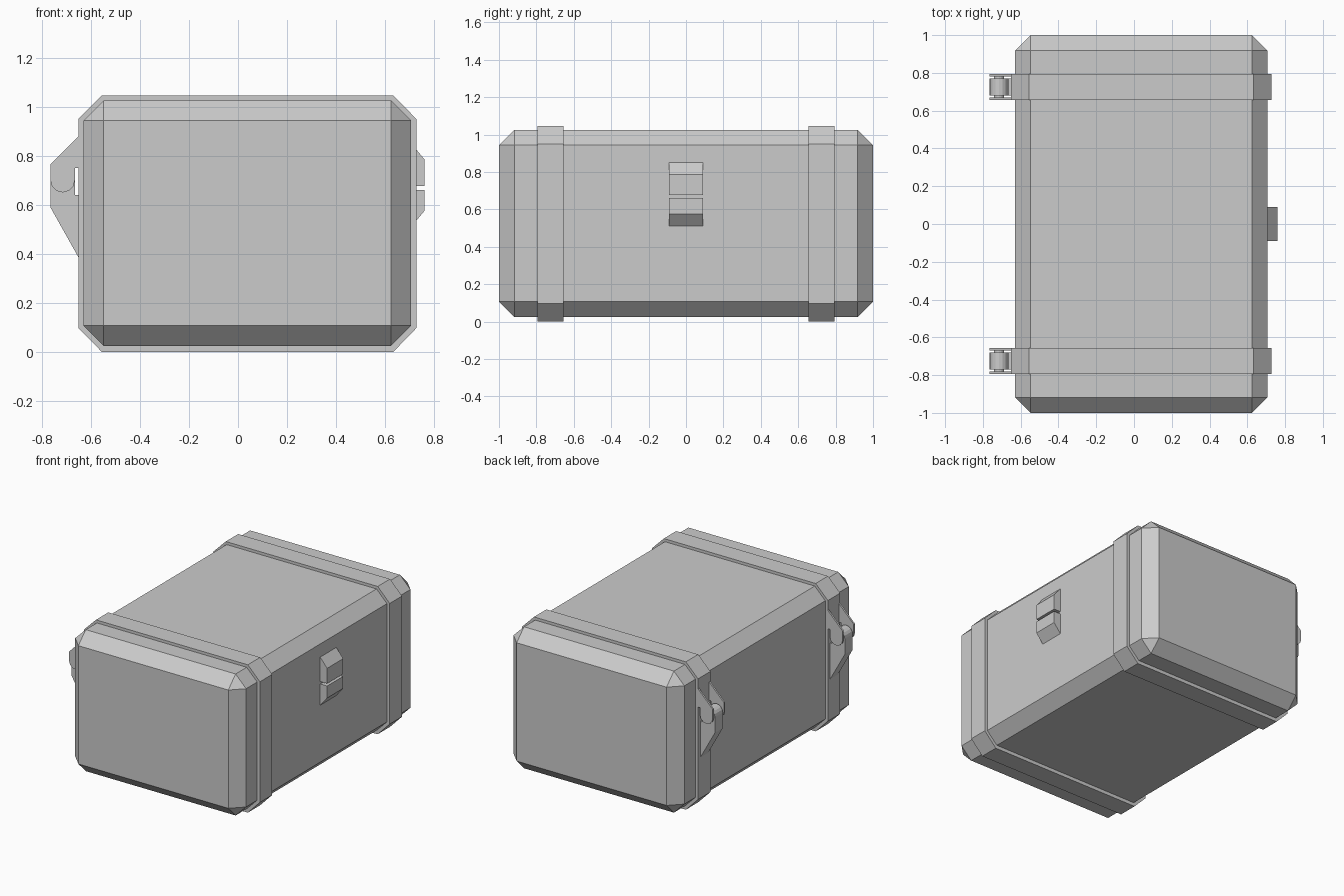
import bpy, bmesh
from math import cos, sin, pi

if "Cube" in bpy.data.objects:
    bpy.data.objects.remove(bpy.data.objects["Cube"])


def extrude_y(name, profile, y0, y1):
    """Solid made by extruding an (x, z) outline along y."""
    bm = bmesh.new()
    face = bm.faces.new([bm.verts.new((x, y0, z)) for x, z in profile])
    new = bmesh.ops.extrude_face_region(bm, geom=[face])["geom"]
    moved = [v for v in new if isinstance(v, bmesh.types.BMVert)]
    bmesh.ops.translate(bm, verts=moved, vec=(0, y1 - y0, 0))
    bmesh.ops.recalc_face_normals(bm, faces=bm.faces)
    mesh = bpy.data.meshes.new(name)
    bm.to_mesh(mesh)
    bm.free()
    obj = bpy.data.objects.new(name, mesh)
    bpy.context.collection.objects.link(obj)
    return obj


def arc(cx, cz, r, a0, a1, n):
    return [(cx + r * cos(a0 + (a1 - a0) * i / n), cz + r * sin(a0 + (a1 - a0) * i / n))
            for i in range(n + 1)]


# Case body with chamfered edges
body = extrude_y("case_body", [(-0.63, 0.025), (0.706, 0.025), (0.706, 1.025), (-0.63, 1.025)], -1, 1)
bevel = body.modifiers.new("chamfer", "BEVEL")
bevel.width = 0.082
bevel.segments = 1

# Outlines shared by both ends
strap = [(-0.555, 0), (0.633, 0), (0.727, 0.097), (0.727, 0.95),
         (0.633, 1.045), (-0.555, 1.045), (-0.65, 0.95), (-0.65, 0.097)]
PX, PZ, R = -0.715, 0.70, 0.05
prong = [(-0.64, 0.89), (-0.65, 0.88), (-0.765, 0.765)] + arc(PX, PZ, R, pi, 2 * pi, 6) + \
        [(-0.665, 0.75), (-0.64, 0.75)]
knuckle = [(-0.64, 0.367), (-0.765, 0.59)] + arc(PX, PZ, R, pi, 0, 8) + \
          [(-0.665, 0.64), (-0.64, 0.64)]
pin = arc(PX, PZ, 0.027, 0, 2 * pi, 12)[:-1]

# Straps and hinges at both ends
for end, yc in (("front", -0.725), ("back", 0.725)):
    extrude_y(end + "_strap", strap, yc - 0.069, yc + 0.069)
    extrude_y(end + "_hinge_knuckle", knuckle, yc - 0.044, yc + 0.044)
    extrude_y(end + "_hinge_pin", pin, yc - 0.066, yc + 0.066)
    for side in (-1, 1):
        extrude_y(end + "_hinge_prong", prong, yc + side * 0.056, yc + side * 0.069)

# Two-part latch
extrude_y("latch_upper", [(0.69, 0.677), (0.76, 0.677), (0.76, 0.785), (0.706, 0.85), (0.69, 0.85)], -0.09, 0.09)
extrude_y("latch_lower", [(0.69, 0.66), (0.76, 0.66), (0.76, 0.575), (0.706, 0.51), (0.69, 0.51)], -0.09, 0.09)
